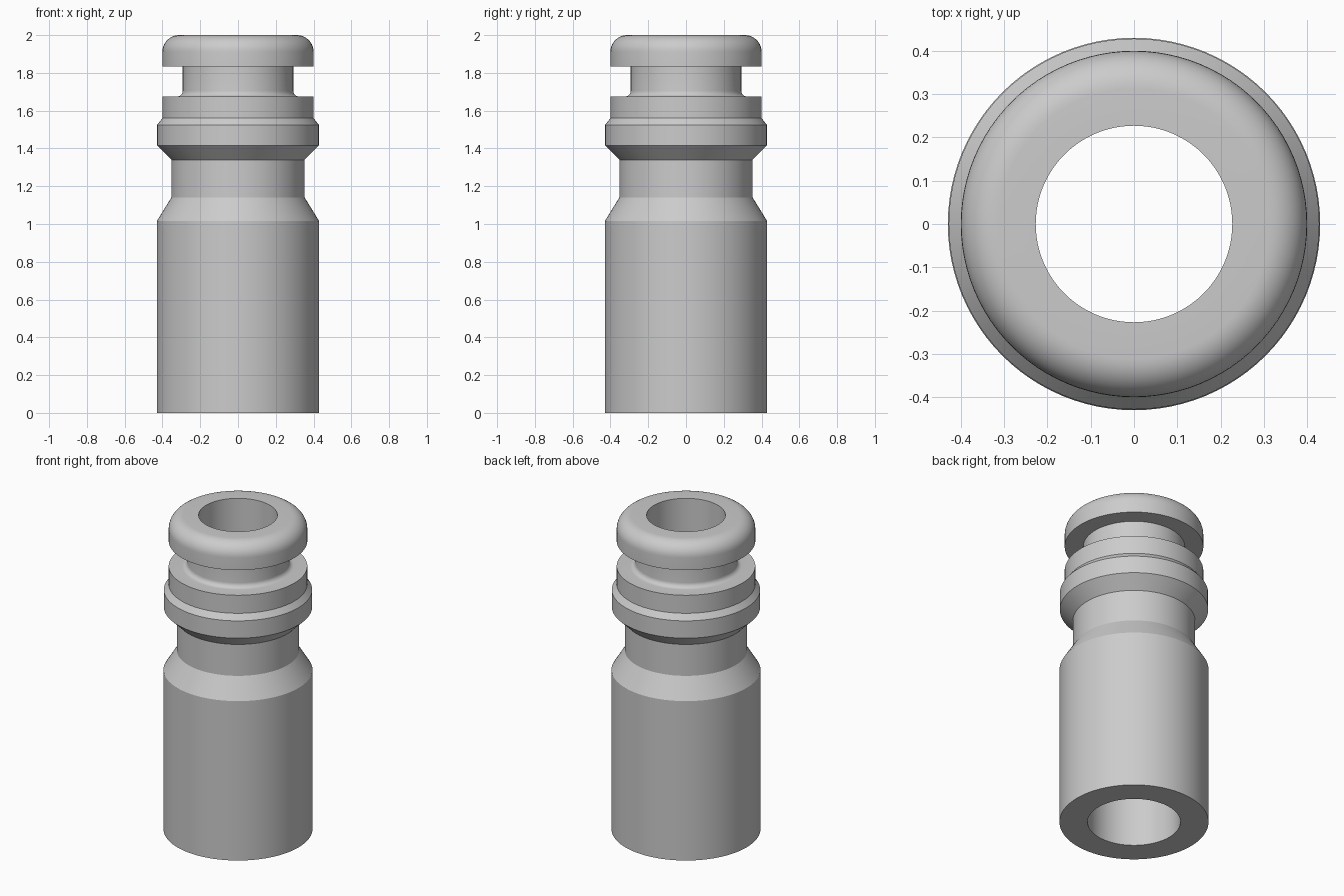
import bpy
import bmesh
from math import sin, cos, pi, radians

cube = bpy.data.objects.get("Cube")
if cube:
    bpy.data.objects.remove(cube)

SEGMENTS = 96


def material(name, rgb):
    mat = bpy.data.materials.new(name)
    mat.use_nodes = True
    mat.diffuse_color = (*rgb, 1)
    mat.node_tree.nodes["Principled BSDF"].inputs["Base Color"].default_value = (*rgb, 1)
    return mat


def arc(r, z, radius, start, end, steps=8):
    """Profile points along a circular arc centred on (r, z)."""
    angles = [radians(start + (end - start) * i / steps) for i in range(steps + 1)]
    return [(r + radius * cos(a), z + radius * sin(a)) for a in angles]


def revolve(name, profile, mat):
    """Turn a closed (radius, height) profile around the vertical axis."""
    bm = bmesh.new()
    verts = [bm.verts.new((r, 0, z)) for r, z in profile]
    edges = [bm.edges.new((a, b)) for a, b in zip(verts, verts[1:] + verts[:1])]
    bmesh.ops.spin(bm, geom=verts + edges, axis=(0, 0, 1), cent=(0, 0, 0),
                   angle=2 * pi, steps=SEGMENTS, use_merge=True)
    bmesh.ops.remove_doubles(bm, verts=bm.verts, dist=0.0001)
    bmesh.ops.recalc_face_normals(bm, faces=bm.faces)
    mesh = bpy.data.meshes.new(name)
    bm.to_mesh(mesh)
    bm.free()
    mesh.materials.append(mat)
    obj = bpy.data.objects.new(name, mesh)
    bpy.context.collection.objects.link(obj)
    bpy.ops.object.select_all(action="DESELECT")
    obj.select_set(True)
    bpy.context.view_layer.objects.active = obj
    bpy.ops.object.shade_smooth_by_angle(angle=radians(25))
    return obj


grey = material("metal grey", (0.6, 0.6, 0.6))

# Sleeve, waist and shoulder collar
profile = [(0.268, 0), (0.43, 0), (0.43, 1.015), (0.353, 1.14), (0.353, 1.34),
           (0.428, 1.415), (0.428, 1.525), (0.4, 1.56), (0.4, 1.675)]
# Neck with a small fillet at its foot
profile += arc(0.323, 1.705, 0.03, 270, 180, 6)
# Rounded lip
profile += [(0.293, 1.835), (0.4, 1.835)]
profile += arc(0.312, 1.912, 0.088, 0, 90, 10)
# Stepped bore
profile += [(0.227, 2), (0.227, 1.015), (0.268, 1.015)]

revolve("threadless_fitting", profile, grey)
